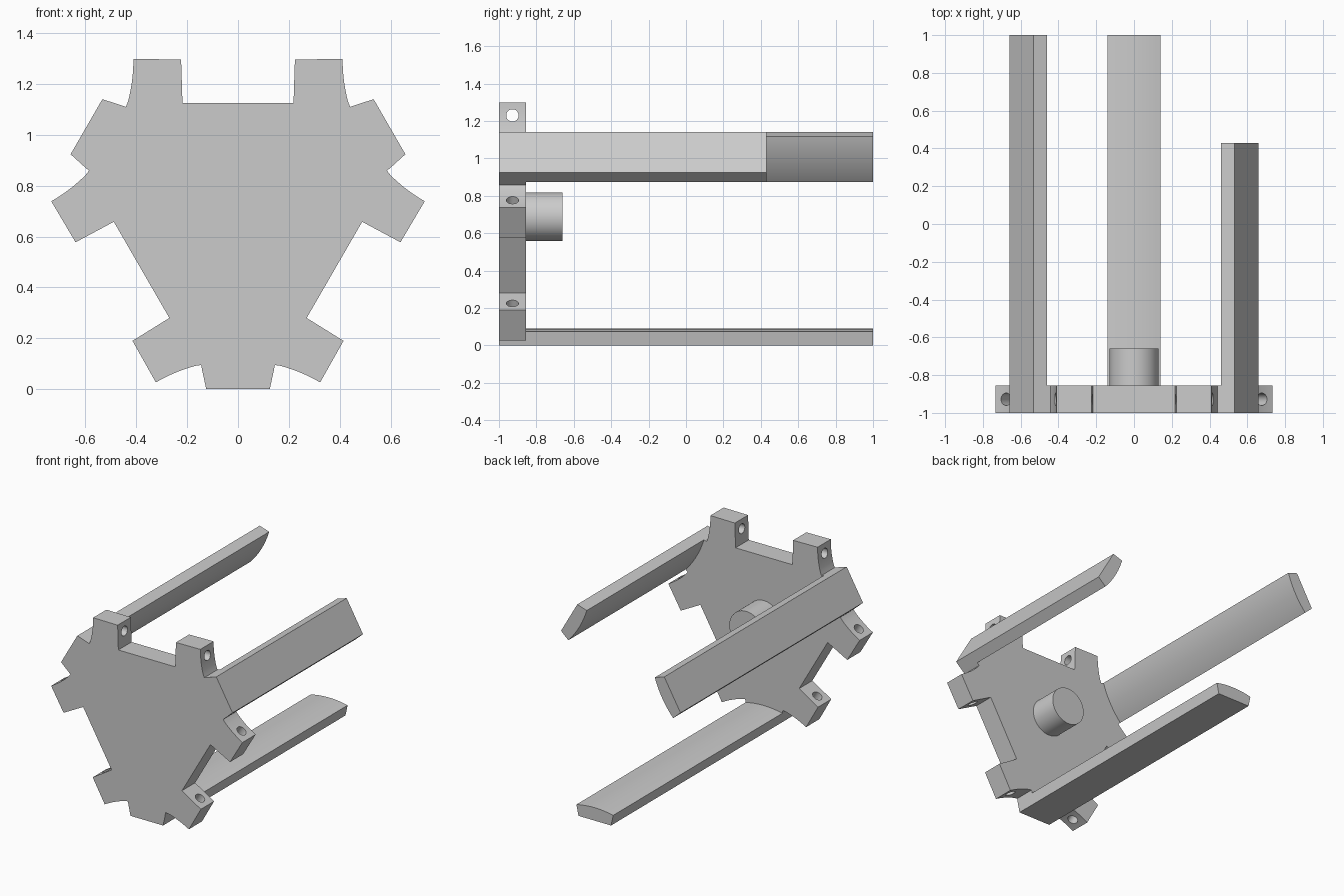
import bpy, bmesh, math
from mathutils import Matrix, Vector

old = bpy.data.objects.get("Cube")
if old:
    bpy.data.objects.remove(old, do_unlink=True)

HUB_Z = 0.688            # centre of the threefold symmetry
FRONT, BACK = -1.0, -0.855
ARC_R = 0.64

grey = bpy.data.materials.new("plain grey")
grey.use_nodes = True
grey.diffuse_color = (0.6, 0.6, 0.6, 1)
grey.node_tree.nodes["Principled BSDF"].inputs["Base Color"].default_value = (0.6, 0.6, 0.6, 1)


def turn(points, step):
    """Rotate (x, z) points by thirds of a turn around the hub."""
    a = step * math.tau / 3
    c, s = math.cos(a), math.sin(a)
    return [(x * c - (z - HUB_Z) * s, HUB_Z + x * s + (z - HUB_Z) * c) for x, z in points]


def arc(x0, x1, centre_z, n):
    """Points on a circle centred on x = 0, from x0 to x1."""
    a0, a1 = math.asin(x0 / ARC_R), math.asin(x1 / ARC_R)
    angles = [a0 + (a1 - a0) * i / n for i in range(n + 1)]
    return [(ARC_R * math.sin(a), centre_z + ARC_R * math.cos(a)) for a in angles]


def smooth(obj):
    bpy.ops.object.select_all(action='DESELECT')
    obj.select_set(True)
    bpy.context.view_layer.objects.active = obj
    bpy.ops.object.shade_smooth_by_angle(angle=math.radians(25))


def prism(name, profile, y0, y1):
    """Extrude an (x, z) outline along y."""
    bm = bmesh.new()
    face = bm.faces.new([bm.verts.new((x, y0, z)) for x, z in profile])
    out = bmesh.ops.extrude_face_region(bm, geom=[face])
    moved = [v for v in out["geom"] if isinstance(v, bmesh.types.BMVert)]
    bmesh.ops.translate(bm, vec=(0, y1 - y0, 0), verts=moved)
    bmesh.ops.recalc_face_normals(bm, faces=bm.faces)
    mesh = bpy.data.meshes.new(name)
    bm.to_mesh(mesh)
    bm.free()
    obj = bpy.data.objects.new(name, mesh)
    bpy.context.collection.objects.link(obj)
    mesh.materials.append(grey)
    return obj


# Mounting plate: half a sector, mirrored, then repeated three times
half = [(0.125, 0), (0.145, 0.095)] + arc(0.15, 0.323, -0.526, 10)[1:]
half += [(0.415, 0.19), (0.27, 0.28)]
sector = [(-x, z) for x, z in reversed(half)] + half
outline = [p for i in range(3) for p in turn(sector, i)]
plate = prism("mounting_plate", outline, FRONT, BACK)

# Pin holes through each facing pair of lugs
bpy.context.view_layer.objects.active = plate
for i in range(3):
    (x, z), = turn([(0, 1.23)], i)
    axis = Vector((math.cos(i * math.tau / 3), 0, math.sin(i * math.tau / 3)))
    bpy.ops.mesh.primitive_cylinder_add(vertices=32, radius=0.033, depth=1.0,
                                        location=(x, -0.928, z),
                                        rotation=axis.to_track_quat('Z', 'Y').to_euler())
    cutter = bpy.context.object
    cutter.name = "pin_hole_cutter"
    cutter.hide_render = True
    cutter.data.materials.append(grey)
    mod = plate.modifiers.new("pin_hole", 'BOOLEAN')
    mod.object = cutter
    mod.solver = 'EXACT'
    bpy.context.view_layer.objects.active = plate
    bpy.ops.object.modifier_apply(modifier=mod.name)
    bpy.data.objects.remove(cutter, do_unlink=True)
smooth(plate)

# Long bars with crowned inner faces; the left one is shorter
bar = [(-0.125, 0), (0.125, 0)] + arc(0.141, -0.141, -0.55, 16)
for i, (name, end) in enumerate([("bottom_bar", 1.0), ("left_bar", 0.43), ("right_bar", 1.0)]):
    smooth(prism(name, turn(bar, i), FRONT, end))

# Central boss on the back of the plate
circle = [(0.13 * math.cos(i * math.tau / 64), HUB_Z + 0.13 * math.sin(i * math.tau / 64))
          for i in range(64)]
smooth(prism("centre_boss", circle, BACK - 0.01, -0.66))
